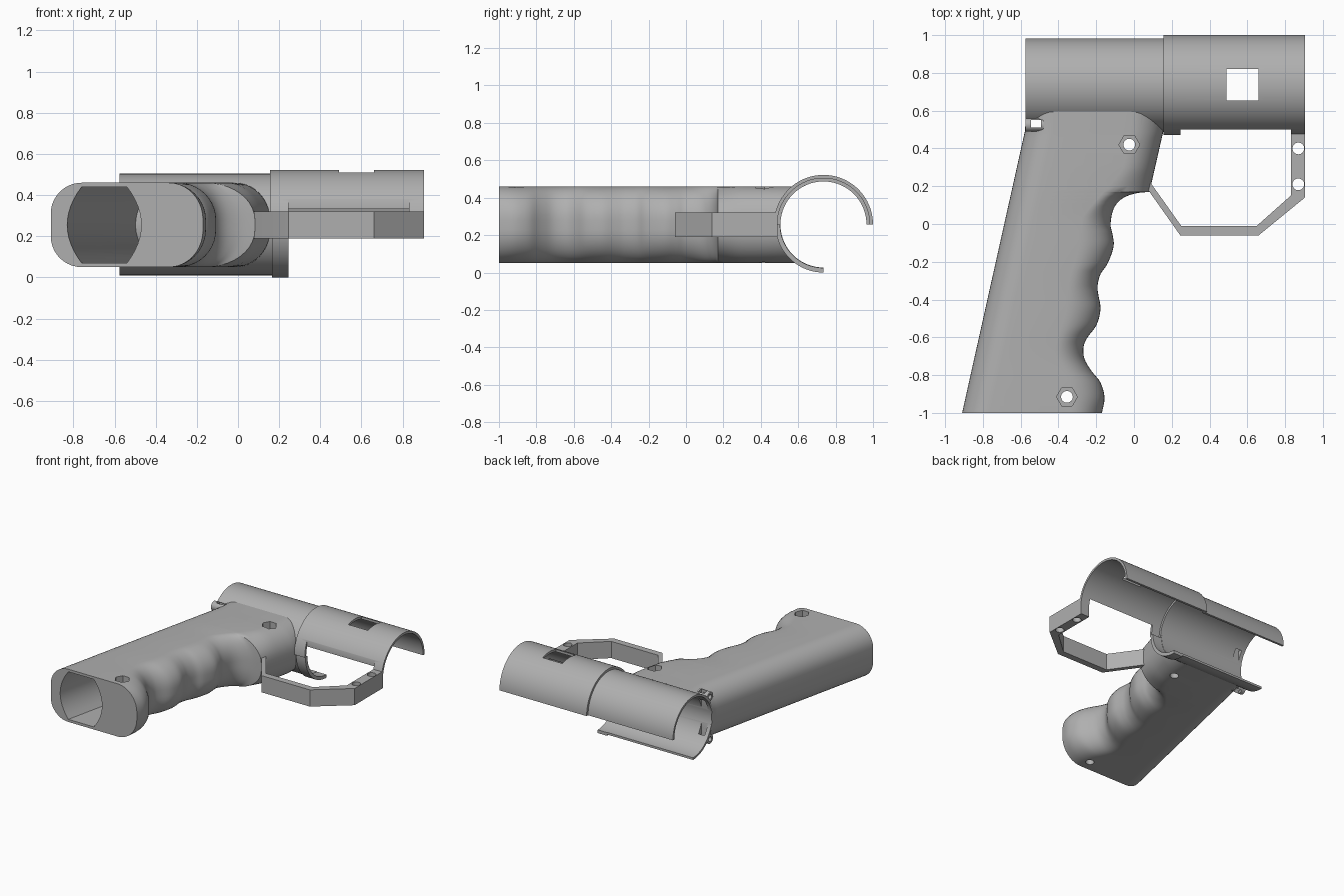
import bpy
import bmesh
from math import sin, cos, pi, radians
from mathutils import Vector

if "Cube" in bpy.data.objects:
    bpy.data.objects.remove(bpy.data.objects["Cube"], do_unlink=True)

grey = bpy.data.materials.new("plain_grey")
grey.use_nodes = True
grey.diffuse_color = (0.43, 0.43, 0.43, 1)
grey.node_tree.nodes["Principled BSDF"].inputs["Base Color"].default_value = grey.diffuse_color

CY, CZ = 0.735, 0.257      # tube axis
MID, HALF = 0.255, 0.205   # grip mid height and half thickness


def loft(name, rings):
    """Closed solid through a list of equal-length rings."""
    bm = bmesh.new()
    loops = [[bm.verts.new(p) for p in ring] for ring in rings]
    n = len(loops[0])
    for a, b in zip(loops, loops[1:]):
        for i in range(n):
            j = (i + 1) % n
            bm.faces.new((a[i], a[j], b[j], b[i]))
    bm.faces.new(loops[0][::-1])
    bm.faces.new(loops[-1])
    bmesh.ops.recalc_face_normals(bm, faces=bm.faces)
    mesh = bpy.data.meshes.new(name)
    bm.to_mesh(mesh)
    bm.free()
    mesh.materials.append(grey)
    obj = bpy.data.objects.new(name, mesh)
    bpy.context.collection.objects.link(obj)
    return obj


def prism_z(name, pts, lo, hi):
    return loft(name, [[(x, y, z) for x, y in pts] for z in (lo, hi)])


def prism_x(name, pts, lo, hi):
    return loft(name, [[(x, y, z) for y, z in pts] for x in (lo, hi)])


def circle(cx, cy, r, n=32, start=0):
    return [(cx + r * cos(start + 2 * pi * i / n), cy + r * sin(start + 2 * pi * i / n)) for i in range(n)]


def rect(x0, x1, y0, y1):
    return [(x0, y0), (x1, y0), (x1, y1), (x0, y1)]


def shell(name, r0, r1, a0, a1, x0, x1):
    """Part of a tube around the barrel axis, between two angles."""
    n = max(2, int((a1 - a0) / 4))
    angles = [radians(a0 + (a1 - a0) * i / n) for i in range(n + 1)]
    arc = lambda r, seq: [(CY + r * cos(a), CZ + r * sin(a)) for a in seq]
    return prism_x(name, arc(r1, angles) + arc(r0, angles[::-1]), x0, x1)


def cut(obj, *cutters):
    bpy.context.view_layer.objects.active = obj
    for c in cutters:
        c.hide_render = True
        mod = obj.modifiers.new("cut", "BOOLEAN")
        mod.operation = "DIFFERENCE"
        mod.solver = "EXACT"
        mod.object = c
        bpy.ops.object.modifier_apply(modifier=mod.name)
        bpy.data.objects.remove(c, do_unlink=True)


# Finger side of the grip: smooth scallops, then a straight front
finger = [Vector(p) for p in (
    (-.17, -1), (-.156, -.92), (-.177, -.84), (-.225, -.778), (-.262, -.714),
    (-.267, -.65), (-.246, -.6), (-.198, -.534), (-.177, -.45), (-.188, -.38),
    (-.193, -.328), (-.177, -.265), (-.14, -.21), (-.108, -.12), (-.114, -.053),
    (-.124, 0), (-.108, .08), (-.066, .132), (.003, .161), (.082, .17))]
path = []
for i in range(len(finger) - 1):
    p0, p1 = finger[max(i - 1, 0)], finger[i]
    p2, p3 = finger[i + 1], finger[min(i + 2, len(finger) - 1)]
    for k in range(4):
        t = k / 4
        path.append(0.5 * (2 * p1 + (p2 - p0) * t + (2 * p0 - 5 * p1 + 4 * p2 - p3) * t * t
                           + (3 * p1 - p0 - 3 * p2 + p3) * t ** 3))
path.append(finger[-1])
path += [Vector((.082 + .073 * i / 10, .17 + .32 * i / 10)) for i in range(1, 11)]
path.append(Vector((.16, .62)))


def front_x(y):
    y = min(max(y, -1), .62)
    for a, b in zip(path, path[1:]):
        if a.y <= y <= b.y:
            return a.x + (b.x - a.x) * (y - a.y) / max(b.y - a.y, 1e-6)
    return path[-1].x


def grip_ring(p):
    """Rounded cross-section; the front rounding follows a smoothed edge."""
    y = p.y
    back = min(-.91 + .223 * (y + 1), -.575)
    inner = sum(front_x(y + .02 * k) for k in range(-6, 7)) / 13 - .17
    w = max(p.x - inner, .07)
    quarter = [pi / 2 * i / 10 for i in range(11)]
    top = [(back + .15 * (1 - cos(a)), HALF - .15 * (1 - sin(a))) for a in quarter]
    top += [(p.x - w * (1 - sin(a)), HALF - .18 * (1 - cos(a))) for a in quarter]
    return [(x, y, MID + z) for x, z in top] + [(x, y, MID - z) for x, z in top[::-1]]


grip = loft("grip", [grip_ring(p) for p in path])

# Slanted cavity through the grip
side = [.185 * (1 - i / 6) for i in range(13)]
lens = [(.11 + .07 * (1 - (z / .185) ** 2), z) for z in side]
lens += [(-x, -z) for x, z in lens]
cavity = loft("cavity_cutter", [[(-.65 + .223 * (y + 1) + x, y, MID + z) for x, z in lens]
                                for y in (-1.1, .7)])
bore = prism_x("bore_cutter", circle(CY, CZ, .232, 96), -1, 1)
cut(grip, cavity, bore)

# Bolt holes with hexagonal nut pockets
for x, y in ((-.025, .42), (-.355, -.915)):
    cut(grip, prism_z("bolt_cutter", circle(x, y, .031), -.1, .6),
        prism_z("nut_cutter", circle(x, y, .055, 6), .4, .6))

# Barrel sleeve: rear three-quarter tube, raised front half tube
rear = shell("rear_sleeve", .23, .247, 0, 270, -.575, .165)
lip = shell("lower_lip", .232, .257, 180, 270, .165, .245)
collar = shell("sleeve_collar", .23, .265, 0, 180, .155, .175)
front = shell("front_sleeve", .247, .265, 0, 180, .17, .905)
cut(front, prism_z("window_cutter", rect(.49, .66, .655, .82), .3, .7),
    prism_z("clearance_cutter", rect(.245, .83, .3, .5), .1, .7))

# Small ears at the rear end, with pin holes
ears = []
for label, s in (("upper", 1), ("lower", -1)):
    ear = prism_x(label + "_ear", circle(.525, CZ + s * .165, .036), -.575, -.48)
    cut(ear, prism_x("pin_cutter", circle(.525, CZ + s * .165, .018), -.7, -.4))
    ears.append(ear)
for part in [grip, rear] + ears:
    cut(part, prism_z("slot_cutter", rect(-.545, -.492, .512, .55), -.1, .7))

# Finger guard with two mounting holes
guard = prism_z("finger_guard", [
    (.075, .18), (.245, -.06), (.66, -.06), (.905, .14), (.905, .49),
    (.83, .49), (.83, .15), (.65, -.01), (.25, -.01), (.09, .215), (.04, .25)], .19, .32)
for y in (.40, .21):
    cut(guard, prism_z("mount_cutter", circle(.87, y, .031), 0, .6))

# Smooth rounded faces, keep edges crisp
bpy.ops.object.select_all(action="DESELECT")
for obj in [grip, rear, lip, collar, front, guard] + ears:
    obj.select_set(True)
bpy.context.view_layer.objects.active = grip
bpy.ops.object.shade_smooth_by_angle(angle=radians(30))
